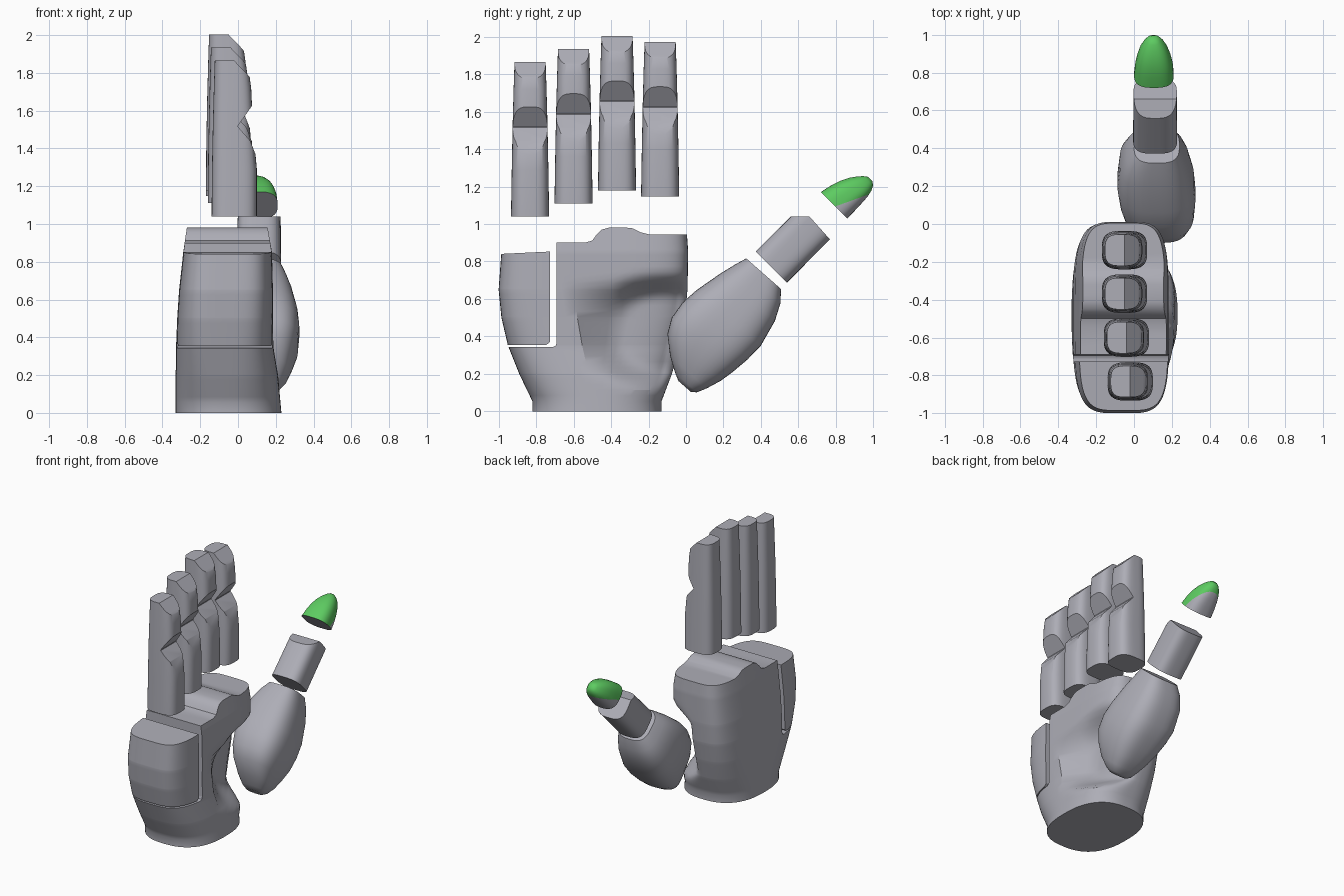
import bpy, bmesh, math
from mathutils import Vector

if "Cube" in bpy.data.objects:
    bpy.data.objects.remove(bpy.data.objects["Cube"])


def material(name, rgb):
    m = bpy.data.materials.new(name)
    m.diffuse_color = (*rgb, 1)
    m.use_nodes = True
    m.node_tree.nodes["Principled BSDF"].inputs["Base Color"].default_value = m.diffuse_color
    return m


GREY = material("shell grey", (0.42, 0.42, 0.47))
GREEN = material("tip green", (0.11, 0.60, 0.12))


def finish(name, bm, mat=GREY):
    bmesh.ops.recalc_face_normals(bm, faces=bm.faces)
    me = bpy.data.meshes.new(name)
    bm.to_mesh(me)
    bm.free()
    me.materials.append(mat)
    ob = bpy.data.objects.new(name, me)
    bpy.context.collection.objects.link(ob)
    return ob


def select(ob):
    bpy.ops.object.select_all(action='DESELECT')
    ob.select_set(True)
    bpy.context.view_layer.objects.active = ob


def smooth(ob, angle=32):
    select(ob)
    bpy.ops.object.shade_smooth_by_angle(angle=math.radians(angle))


def sample(keys, t):
    """Linear interpolation in rows whose first value is the height."""
    for a, b in zip(keys, keys[1:]):
        if t <= b[0]:
            f = (t - a[0]) / (b[0] - a[0])
            return [p + (q - p) * f for p, q in zip(a, b)]
    return list(keys[-1])


def loft(rows, sides, place):
    """Skin rounded sections: rows are (height, u0, u1, v0, v1, squareness)."""
    bm = bmesh.new()
    rings = []
    for h, u0, u1, v0, v1, n in rows:
        ring = []
        for i in range(sides):
            t = 2 * math.pi * (i + 0.5) / sides
            c, s = math.cos(t), math.sin(t)
            u = (u0 + u1) / 2 + (u1 - u0) / 2 * math.copysign(abs(c) ** (2 / n), c)
            v = (v0 + v1) / 2 + (v1 - v0) / 2 * math.copysign(abs(s) ** (2 / n), s)
            ring.append(bm.verts.new(place(u, v, h)))
        rings.append(ring)
    for a, b in zip(rings, rings[1:]):
        for i in range(sides):
            j = (i + 1) % sides
            bm.faces.new((a[i], a[j], b[j], b[i]))
    bm.faces.new(rings[0])
    bm.faces.new(rings[-1])
    return bm


def trim(ob, profile, along, lo, hi):
    """Keep only what lies inside a profile extruded along x or y."""
    bm = bmesh.new()
    ends = []
    for w in (lo, hi):
        ends.append([bm.verts.new((w, p, q) if along == 'x' else (p, w, q))
                     for p, q in profile])
    bm.faces.new(ends[0])
    bm.faces.new(ends[1])
    for i in range(len(profile)):
        j = (i + 1) % len(profile)
        bm.faces.new((ends[0][i], ends[0][j], ends[1][j], ends[1][i]))
    cutter = finish("cutter", bm)
    cutter.hide_render = True
    mod = ob.modifiers.new("trim", 'BOOLEAN')
    mod.operation, mod.solver, mod.object = 'INTERSECT', 'EXACT', cutter
    select(ob)
    bpy.ops.object.modifier_apply(modifier=mod.name)
    bpy.data.objects.remove(cutter, do_unlink=True)


# Palm body: x0, x1, y0, y1 by height
PALM = [(0, -.33, .23, -.82, -.13, 2.5), (.055, -.33, .225, -.82, -.13, 2.5),
        (.2, -.33, .212, -.89, -.075, 2.9), (.35, -.328, .188, -.95, -.035, 3.4),
        (.5, -.322, .185, -.985, -.005, 3.9), (.65, -.312, .185, -1, .008, 4.2),
        (.85, -.29, .18, -.985, .012, 4.4), (1.02, -.265, .15, -.95, .0, 4.4)]


def palm_point(x, y, z):
    # Hollow where the thumb root sits
    r = (abs((y + .06) / .52) ** 2.5 + abs((z - .42) / .33) ** 2.5) ** .4
    k = min(1, max(0, (1 - r) / .45))
    k = k * k * (3 - 2 * k) * min(1, max(0, (x + .12) / .25))
    return (x - .15 * k, y, z)


def palm_block(name, profile):
    heights = sorted({k[0] for k in PALM} | {.055 + i * .03 for i in range(1, 32)})
    ob = finish(name, loft([sample(PALM, h) for h in heights], 96, palm_point))
    trim(ob, profile, 'x', -.6, .6)
    smooth(ob)


palm_block("palm", [
    (-1.1, -.01), (.1, -.01), (.1, .945), (-.2, .945), (-.24, .955), (-.285, .977),
    (-.32, .981), (-.41, .981), (-.45, .97), (-.48, .94), (-.50, .912), (-.54, .9),
    (-.69, .9), (-.69, .365), (-.696, .35), (-.71, .343), (-1.1, .343)])
palm_block("palm_outer_pad", [
    (-1.1, .355), (-.745, .355), (-.726, .37), (-.726, .853), (-1.1, .835)])

# Fingers: y centre, x shift, z of the base
FINGERS = [("little_finger", -.832, 0, 1.04), ("ring_finger", -.60, -.02, 1.11),
           ("middle_finger", -.368, -.03, 1.178), ("index_finger", -.138, -.03, 1.147)]
for name, yc, dx, z0 in FINGERS:
    # x0, x1, half width by height above the base
    rows = [(h, a, b, -w, w, 3.2) for h, a, b, w in
            [(0, -.14, .10, .102), (.25, -.138, .10, .098), (.5, -.133, .078, .093),
             (.68, -.128, .07, .088), (.86, -.122, .045, .082)]]
    ob = finish(name, loft(rows, 40, lambda u, v, h: (u + dx, yc + v, z0 + h)))
    # Front profile with the knuckle notch and bevelled tip
    prof = [(-.3, -.1), (.2, -.1), (.2, .16), (.10, .31), (.065, .40), (0, .475),
            (.0, .48), (.07, .58), (.10, .62), (.10, .69), (.05, .752),
            (-.02, .825), (-.3, .825)]
    trim(ob, [(x + dx, z + z0) for x, z in prof], 'y', yc - .2, yc + .2)
    smooth(ob)


def frame(y, z, ay, az):
    """Placement along a leaning axis; u runs across it, v is x."""
    n = math.hypot(ay, az)
    ay, az = ay / n, az / n
    return lambda u, v, h: (v, y + az * u + ay * h, z - ay * u + az * h)


# Thumb root: bulky rounded wedge
rows = [(-.13, .06, .15, .08, .20, 2.4), (-.11, .02, .175, .05, .23, 2.6),
        (-.06, -.06, .20, .02, .265, 2.8), (.02, -.15, .23, -.02, .295, 2.9),
        (.1, -.19, .247, -.05, .318, 3), (.2, -.2, .262, -.075, .325, 3),
        (.3, -.187, .267, -.088, .317, 3), (.45, -.15, .236, -.075, .288, 3),
        (.54, -.122, .196, -.04, .262, 3), (.60, -.10, .148, 0, .24, 3)]
smooth(finish("thumb_root", loft(rows, 48, frame(0, .3, .66, .75))), 40)

# Thumb middle segment with a sloped upper end
place = frame(.455, .77, 1, 1)
ob = finish("thumb_middle", loft(
    [(0, -.118, .118, -.005, .228, 3.2), (.4, -.117, .117, -.002, .226, 3.2)], 40, place))
cut = [(-.2, -.1), (.2, -.1), (.2, .32), (.116, .326), (-.046, .335), (-.2, .18)]
trim(ob, [place(u, 0, h)[1:] for u, h in cut], 'x', -.3, .5)
smooth(ob)

# Thumb tip: rounded cap, green above a sloping line
rows = [(0, -.1, .1, .0, .21, 2.8), (.06, -.087, .099, .006, .205, 2.7),
        (.113, -.07, .097, .016, .194, 2.6), (.16, -.047, .094, .03, .178, 2.5),
        (.195, -.022, .086, .048, .16, 2.4), (.22, .0, .074, .066, .14, 2.3),
        (.235, .02, .055, .085, .12, 2.2)]
bm = loft(rows, 40, frame(.79, 1.10, 1, 1))
on, normal = Vector((0, .8, 1.095)), Vector((0, -.36, 1))
bmesh.ops.bisect_plane(bm, geom=bm.verts[:] + bm.edges[:] + bm.faces[:],
                       plane_co=on, plane_no=normal)
bmesh.ops.recalc_face_normals(bm, faces=bm.faces)
bm.normal_update()
for f in bm.faces:
    base = f.normal.dot(Vector((0, -1, -1)).normalized()) > .95
    above = (f.calc_center_median() - on).dot(normal) > 0
    f.material_index = 1 if above and not base else 0
ob = finish("thumb_tip", bm)
ob.data.materials.append(GREEN)
smooth(ob, 40)
